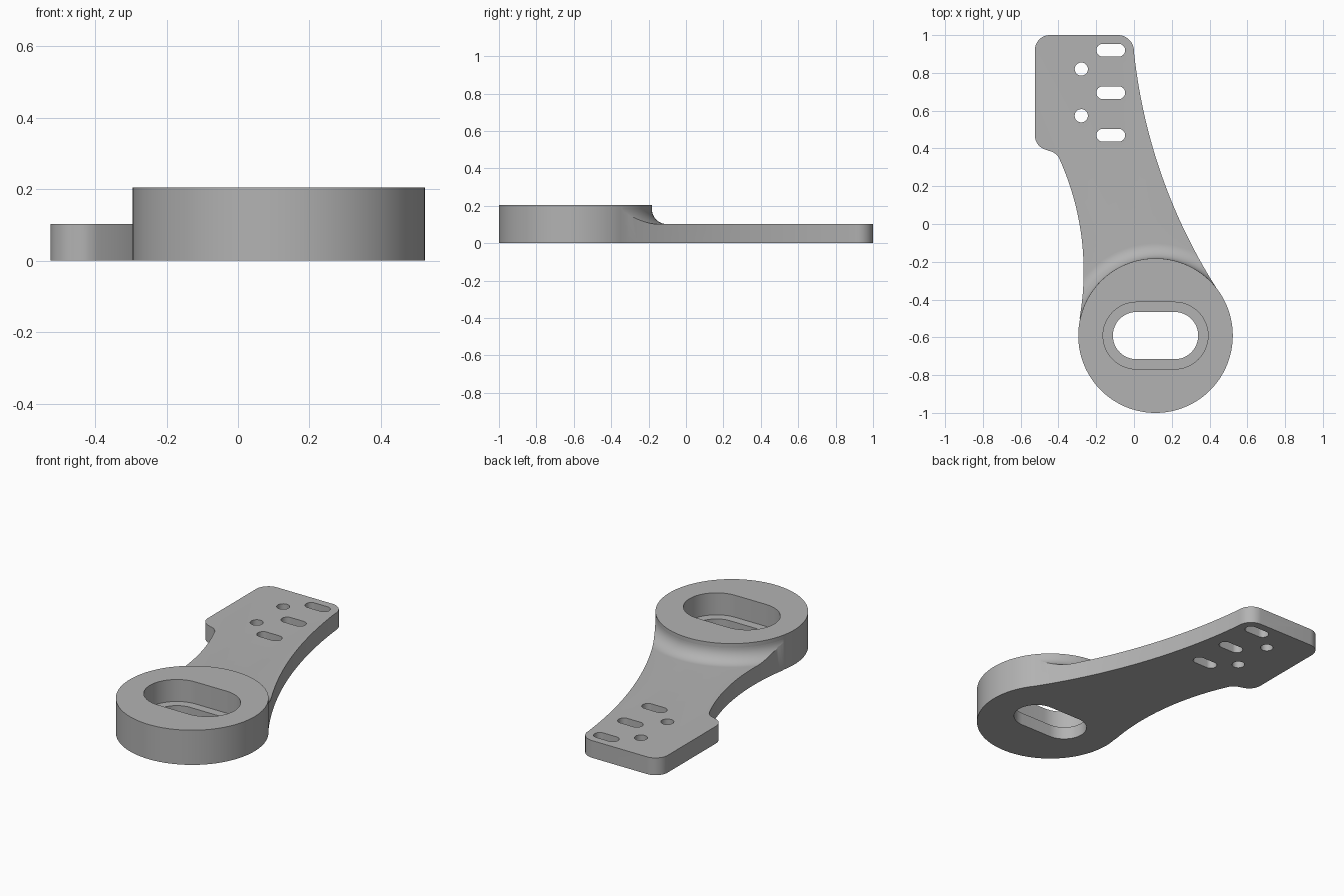
import bpy, bmesh
from math import sin, cos, pi, atan2, radians
from mathutils import Vector

cube = bpy.data.objects.get("Cube")
if cube:
    bpy.data.objects.remove(cube)

HUB = Vector((0.114, -0.591))
HUB_R, HUB_H, PLATE_H, FILLET_R = 0.409, 0.205, 0.102, 0.08

grey = bpy.data.materials.new("satin grey")
grey.use_nodes = True
grey.diffuse_color = (0.45, 0.45, 0.45, 1)
grey.node_tree.nodes["Principled BSDF"].inputs["Base Color"].default_value = (0.45, 0.45, 0.45, 1)


def make_object(name, bm):
    bmesh.ops.recalc_face_normals(bm, faces=bm.faces)
    mesh = bpy.data.meshes.new(name)
    bm.to_mesh(mesh)
    bm.free()
    mesh.materials.append(grey)
    obj = bpy.data.objects.new(name, mesh)
    bpy.context.collection.objects.link(obj)
    return obj


def prism(name, outline, z0, z1):
    bm = bmesh.new()
    face = bm.faces.new([bm.verts.new((p[0], p[1], z0)) for p in outline])
    top = bmesh.ops.extrude_face_region(bm, geom=[face])["geom"]
    bmesh.ops.translate(bm, vec=(0, 0, z1 - z0),
                        verts=[v for v in top if isinstance(v, bmesh.types.BMVert)])
    return make_object(name, bm)


def lathe(name, profile, centre, steps=160):
    bm = bmesh.new()
    verts = [bm.verts.new((centre.x + r, centre.y, z)) for r, z in profile]
    edges = [bm.edges.new(pair) for pair in zip(verts, verts[1:])]
    bmesh.ops.spin(bm, geom=verts + edges, cent=(*centre, 0), axis=(0, 0, 1),
                   angle=2 * pi, steps=steps, use_merge=True)
    bmesh.ops.remove_doubles(bm, verts=bm.verts, dist=1e-5)
    return make_object(name, bm)


def arc(cx, cy, r, start, end, steps=12):
    angles = [radians(start + (end - start) * i / steps) for i in range(steps + 1)]
    return [(cx + r * cos(a), cy + r * sin(a)) for a in angles]


def arc_through(a, b, c, steps=28):
    """Shallow circular arc from a to c passing through b."""
    a, b, c = Vector(a), Vector(b), Vector(c)
    u, v = b - a, c - a
    d = 2 * (u.x * v.y - u.y * v.x)
    o = a + Vector((v.y * u.dot(u) - u.y * v.dot(v), u.x * v.dot(v) - v.x * u.dot(u))) / d
    s, e = (atan2(p.y - o.y, p.x - o.x) for p in (a, c))
    sweep = (e - s + pi) % (2 * pi) - pi
    r = (a - o).length
    return [(o.x + r * cos(s + sweep * i / steps), o.y + r * sin(s + sweep * i / steps))
            for i in range(steps + 1)]


def slot(cx, cy, half_length, r):
    k = half_length - r
    return arc(cx + k, cy, r, -90, 90, 24) + arc(cx - k, cy, r, 90, 270, 24)


def boolean(target, tool, operation):
    mod = target.modifiers.new(operation.lower(), "BOOLEAN")
    mod.operation, mod.solver, mod.object = operation, "EXACT", tool
    bpy.context.view_layer.objects.active = target
    bpy.ops.object.modifier_apply(modifier=mod.name)
    bpy.data.objects.remove(tool)


# Arm outline: right flank, mounting pad corners, left flank, closed inside the hub
outline = arc_through((0.44, -0.345), (0.145, 0.262), (0.0, 0.91))
outline += arc(-0.085, 0.915, 0.085, 5, 90)
outline += arc(-0.445, 0.92, 0.08, 90, 180)
outline += arc(-0.445, 0.47, 0.08, 180, 258)
outline += arc_through((-0.45, 0.387), (-0.42, 0.375), (-0.395, 0.345), 8)
outline += arc_through((-0.395, 0.345), (-0.267, -0.21), (-0.288, -0.5))[1:]
outline += [(-0.2, -0.6), (0.3, -0.6)]
arm = prism("arm", outline, 0, 0.4)

# Top surface of the arm, with the concave sweep up to the hub
profile = [(0, -0.1), (2.5, -0.1), (2.5, PLATE_H)]
profile += arc(HUB_R + FILLET_R, PLATE_H + FILLET_R, FILLET_R, 270, 181, 14)
profile += [(0.3, PLATE_H + FILLET_R), (0, PLATE_H + FILLET_R)]
boolean(arm, lathe("arm_envelope", profile, HUB), "INTERSECT")

# Round hub joined to the arm
bracket = prism("bracket", arc(*HUB, HUB_R, 0, 360, 160)[:-1], 0, HUB_H)
boolean(bracket, arm, "UNION")

# Stepped slot in the hub
boolean(bracket, prism("pocket", slot(*HUB, 0.278, 0.177), 0.075, 0.5), "DIFFERENCE")
boolean(bracket, prism("through_slot", slot(*HUB, 0.226, 0.125), -0.1, 0.5), "DIFFERENCE")

# Mounting slots and round holes in the pad
for y in (0.92, 0.695, 0.47):
    boolean(bracket, prism("pad_slot", slot(-0.123, y, 0.076, 0.034), -0.1, 0.5), "DIFFERENCE")
for y in (0.82, 0.573):
    boolean(bracket, prism("pad_hole", arc(-0.279, y, 0.035, 0, 360, 32)[:-1], -0.1, 0.5), "DIFFERENCE")

# Smooth curved walls, crisp edges
bpy.ops.object.select_all(action="DESELECT")
bracket.select_set(True)
bpy.context.view_layer.objects.active = bracket
bpy.ops.object.shade_smooth_by_angle(angle=radians(30))
